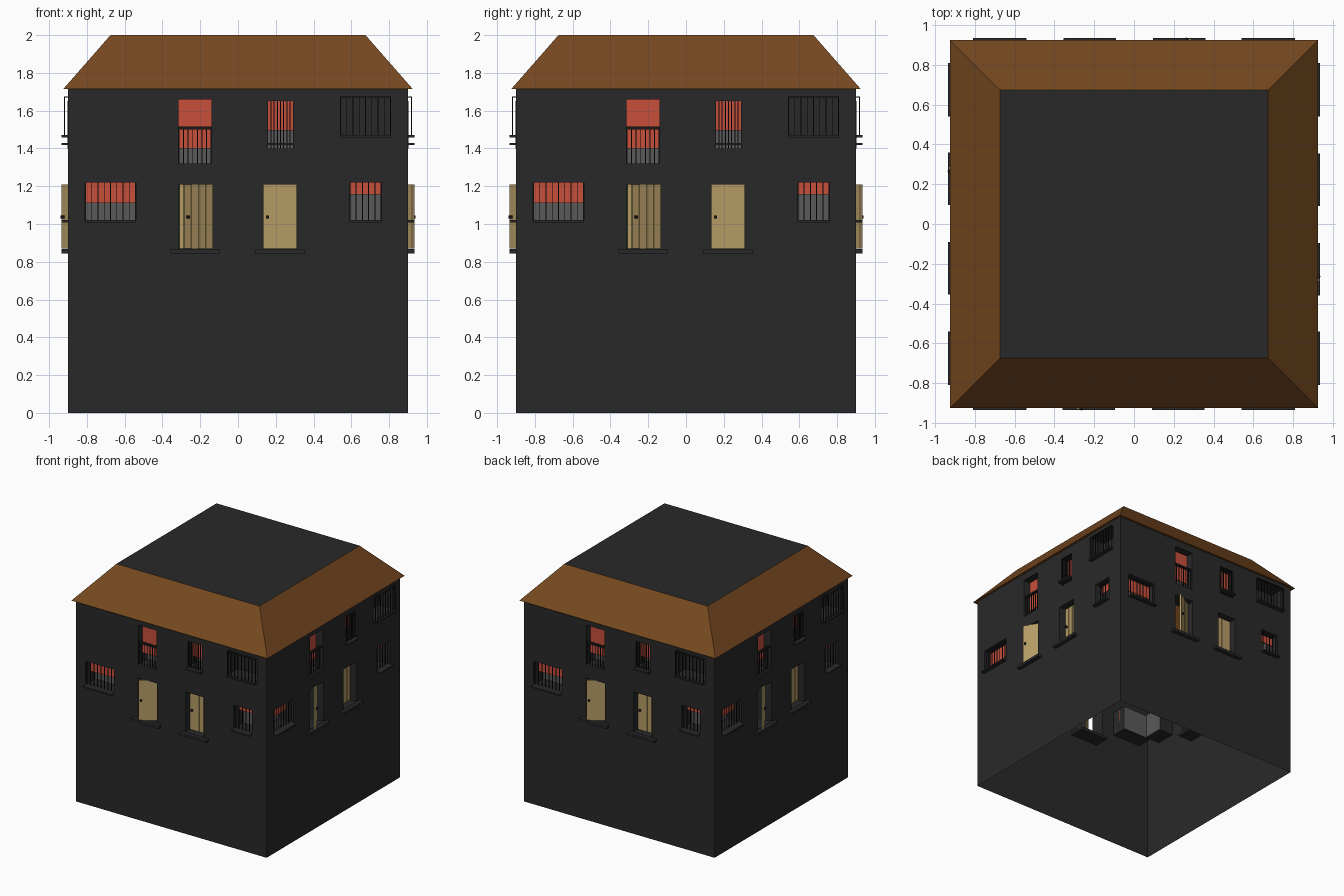
import bpy, bmesh, math
from mathutils import Matrix, Vector

if "Cube" in bpy.data.objects:
    bpy.data.objects.remove(bpy.data.objects["Cube"])

W = 0.9        # half width of the house
TOP = 1.72     # wall height
DEEP = 0.13    # depth of the window niches


def material(name, rgb):
    m = bpy.data.materials.new(name)
    m.diffuse_color = (*rgb, 1)
    m.use_nodes = True
    m.node_tree.nodes["Principled BSDF"].inputs["Base Color"].default_value = m.diffuse_color
    return m


DARK = material("dark_plaster", (0.022, 0.022, 0.022))
IRON = material("iron", (0.010, 0.010, 0.010))
RED = material("red_blind", (0.58, 0.08, 0.045))
GLASS = material("grey_glass", (0.10, 0.10, 0.10))
WOOD = material("pale_wood", (0.46, 0.33, 0.13))
TILE = material("brown_roof", (0.18, 0.065, 0.014))


def finish(name, bm, mat, four=True):
    """Turn a bmesh into an object, repeated on all four sides."""
    if four:
        base = bm.verts[:] + bm.edges[:] + bm.faces[:]
        for k in (1, 2, 3):
            new = bmesh.ops.duplicate(bm, geom=base)["geom"]
            bmesh.ops.rotate(bm, verts=[v for v in new if isinstance(v, bmesh.types.BMVert)],
                             cent=(0, 0, 0), matrix=Matrix.Rotation(k * math.pi / 2, 3, 'Z'))
    me = bpy.data.meshes.new(name)
    bm.to_mesh(me)
    bm.free()
    me.materials.append(mat)
    ob = bpy.data.objects.new(name, me)
    bpy.context.collection.objects.link(ob)


def box(bm, u0, u1, d0, d1, z0, z1):
    """Box on the front wall; d is depth into the wall (negative sticks out)."""
    m = Matrix.Translation(((u0 + u1) / 2, -W + (d0 + d1) / 2, (z0 + z1) / 2))
    m = m @ Matrix.Diagonal((u1 - u0, d1 - d0, z1 - z0, 1))
    return bmesh.ops.create_cube(bm, size=1, matrix=m)["verts"]


def quad(bm, *pts):
    """Face from (u, depth, z) points."""
    bm.faces.new([bm.verts.new((u, -W + d, z)) for u, d, z in pts])


def panel(bm, u0, u1, d, z0, z1):
    quad(bm, (u0, d, z0), (u1, d, z0), (u1, d, z1), (u0, d, z1))


def bars(bm, u0, u1, d, z0, z1, n, t=0.005):
    for i in range(n):
        u = u0 + t / 2 + (u1 - u0 - t) * i / (n - 1)
        box(bm, u - t / 2, u + t / 2, d - t / 2, d + t / 2, z0, z1)


# openings: u0, u1, z0, z1, bottom of blind
windows = {
    "low_wide": (-0.81, -0.54, 1.02, 1.22, 1.11),
    "low_small": (0.59, 0.76, 1.02, 1.22, 1.155),
    "balcony": (-0.315, -0.14, 1.32, 1.66, 1.40),
    "narrow": (0.155, 0.295, 1.40, 1.65, 1.495),
    "caged": (0.54, 0.81, 1.465, 1.675, None),
}
doors = [(-0.315, -0.135, 0.87, 1.21), (0.135, 0.31, 0.87, 1.21)]
holes = [w[:4] for w in windows.values()] + doors

# wall sheet with openings, plus reveals going inwards
bm = bmesh.new()
us = sorted({-W, W, *[v for h in holes for v in h[:2]]})
zs = sorted({0, TOP, *[v for h in holes for v in h[2:]]})
for a, b in zip(us, us[1:]):
    for c, d in zip(zs, zs[1:]):
        cu, cz = (a + b) / 2, (c + d) / 2
        if not any(h[0] < cu < h[1] and h[2] < cz < h[3] for h in holes):
            panel(bm, a, b, 0, c, d)
bmesh.ops.remove_doubles(bm, verts=bm.verts[:], dist=1e-5)
for a, b, c, d in holes:
    ring = [(a, c), (b, c), (b, d), (a, d)]
    for (p, q), (r, s) in zip(ring, ring[1:] + ring[:1]):
        quad(bm, (p, 0, q), (p, DEEP, q), (r, DEEP, s), (r, 0, s))
a, b, c, d = windows["caged"][:4]
panel(bm, a, b, DEEP, c, d)
finish("walls", bm, DARK)

# glass at the back of each niche and half-lowered blinds before it
glass, blind = bmesh.new(), bmesh.new()
for a, b, c, d, cut in windows.values():
    if cut:
        panel(glass, a, b, DEEP, c, d)
        box(blind, a, b, 0.065, 0.075, cut, d)
finish("window_glass", glass, GLASS)
finish("blinds", blind, RED)

# iron bars and railings
bm = bmesh.new()
bars(bm, -0.81, -0.54, 0.02, 1.02, 1.22, 9)
bars(bm, 0.59, 0.76, 0.02, 1.02, 1.22, 6)
bars(bm, -0.315, -0.14, 0.02, 1.32, 1.51, 8)
box(bm, -0.315, -0.14, 0.01, 0.03, 1.50, 1.515)
bars(bm, 0.155, 0.295, 0.0, 1.40, 1.65, 9)
bars(bm, 0.54, 0.81, -0.018, 1.465, 1.675, 9)
for z in (1.468, 1.672):
    box(bm, 0.54, 0.81, -0.021, -0.015, z - 0.003, z + 0.003)
for u in (0.5425, 0.8075):
    box(bm, u - 0.0025, u + 0.0025, -0.02, 0, 1.670, 1.675)
finish("window_bars", bm, IRON)

# sills below windows and door steps
bm = bmesh.new()
for a, b, z, t in ((-0.81, -0.54, 1.02, 0.012), (0.59, 0.76, 1.02, 0.012),
                   (0.155, 0.295, 1.43, 0.013), (0.54, 0.81, 1.47, 0.012)):
    box(bm, a, b, -0.035, DEEP, z - t, z)
for a, b in ((-0.36, -0.095), (0.09, 0.355)):
    box(bm, a, b, -0.035, DEEP, 0.845, 0.868)
finish("sills_and_steps", bm, DARK)

# plank doors: the left one stands ajar, hinged on its right edge
wood, knob = bmesh.new(), bmesh.new()
for (a, b, c, d), angle in zip(doors, (32, 0)):
    leaf, pulls = [], []
    w = (b - a) / 4
    for i in range(4):
        leaf += box(wood, a + i * w + 0.0015, a + (i + 1) * w - 0.0015, 0.06, 0.075, c, d)
    leaf += box(wood, a, b, 0.064, 0.072, c, d)
    pulls += box(knob, a + 0.014, a + 0.028, 0.046, 0.06, 1.03, 1.046)
    for part, vs in ((wood, leaf), (knob, pulls)):
        bmesh.ops.rotate(part, verts=vs, cent=Vector((b, -W + 0.065, 0)),
                         matrix=Matrix.Rotation(math.radians(angle), 3, 'Z'))
finish("doors", wood, WOOD)
finish("door_knobs", knob, IRON)

# sloping roof skirt with a narrow eave
bm = bmesh.new()
prof = [(W, TOP), (0.925, 1.715), (0.675, 2.0)]
rings = [[bm.verts.new((sx * r, sy * r, z)) for sx, sy in ((-1, -1), (1, -1), (1, 1), (-1, 1))]
         for r, z in prof]
for lo, hi in zip(rings, rings[1:]):
    for i in range(4):
        j = (i + 1) % 4
        bm.faces.new((lo[i], lo[j], hi[j], hi[i]))
finish("roof_skirt", bm, TILE, four=False)

# flat deck on top
bm = bmesh.new()
bmesh.ops.create_grid(bm, x_segments=1, y_segments=1, size=0.675,
                      matrix=Matrix.Translation((0, 0, 2.0)))
finish("roof_deck", bm, DARK, four=False)
